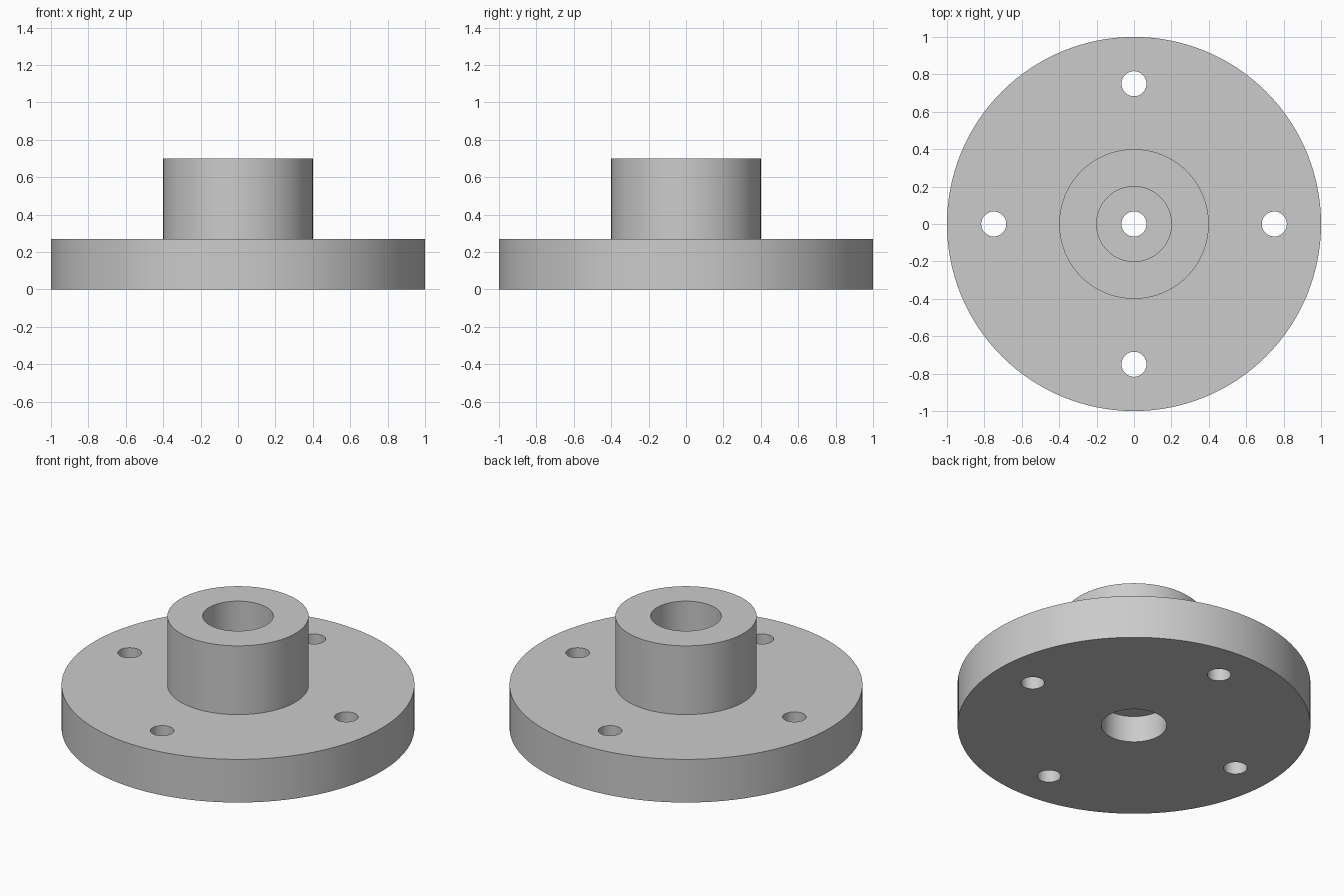
import bpy
import bmesh
import math

SEGMENTS = 128
FLANGE_TOP, HUB_TOP = 0.27, 0.70
HOLE_R, BOLT_CIRCLE = 0.067, 0.75

cube = bpy.data.objects.get("Cube")
if cube:
    bpy.data.objects.remove(cube, do_unlink=True)

grey = bpy.data.materials.new("machined grey")
grey.use_nodes = True
colour = (0.60, 0.60, 0.60, 1.0)
grey.diffuse_color = colour
grey.node_tree.nodes["Principled BSDF"].inputs["Base Color"].default_value = colour


def lathe(name, profile):
    """Revolve a closed (radius, height) profile around the z axis."""
    bm = bmesh.new()
    rings = []
    for i in range(SEGMENTS):
        a = math.tau * i / SEGMENTS
        rings.append([bm.verts.new((r * math.cos(a), r * math.sin(a), z))
                      for r, z in profile])
    count = len(profile)
    for i, ring in enumerate(rings):
        following = rings[(i + 1) % SEGMENTS]
        for j in range(count):
            k = (j + 1) % count
            bm.faces.new((ring[j], following[j], following[k], ring[k]))
    bmesh.ops.recalc_face_normals(bm, faces=bm.faces)
    mesh = bpy.data.meshes.new(name)
    bm.to_mesh(mesh)
    bm.free()
    obj = bpy.data.objects.new(name, mesh)
    bpy.context.collection.objects.link(obj)
    return obj


# Flange and hub: stepped outside, bored from the top and recessed from below
flange = lathe("flanged_hub", [
    (1.0, 0), (1.0, FLANGE_TOP), (0.4, FLANGE_TOP), (0.4, HUB_TOP),
    (0.2, HUB_TOP), (0.2, FLANGE_TOP), (HOLE_R, FLANGE_TOP),
    (HOLE_R, 0.165), (0.185, 0.165), (0.185, 0)])
flange.data.materials.append(grey)

# Bolt hole cutters, all in one mesh
bm = bmesh.new()
for i in range(4):
    a = math.tau * i / 4
    made = bmesh.ops.create_cone(bm, cap_ends=True, segments=48,
                                 radius1=HOLE_R, radius2=HOLE_R, depth=1)
    bmesh.ops.translate(bm, verts=made["verts"],
                        vec=(BOLT_CIRCLE * math.cos(a), BOLT_CIRCLE * math.sin(a), 0))
mesh = bpy.data.meshes.new("bolt_hole_cutter")
bm.to_mesh(mesh)
bm.free()
mesh.materials.append(grey)
cutter = bpy.data.objects.new("bolt_hole_cutter", mesh)
bpy.context.collection.objects.link(cutter)

# Cut the holes, then discard the cutter
bpy.ops.object.select_all(action="DESELECT")
bpy.context.view_layer.objects.active = flange
flange.select_set(True)
cut = flange.modifiers.new("bolt_holes", "BOOLEAN")
cut.operation = "DIFFERENCE"
cut.solver = "EXACT"
cut.object = cutter
bpy.ops.object.modifier_apply(modifier=cut.name)
bpy.data.objects.remove(cutter, do_unlink=True)

# Smooth walls with crisp rims
bpy.ops.object.shade_smooth_by_angle(angle=math.radians(30))
